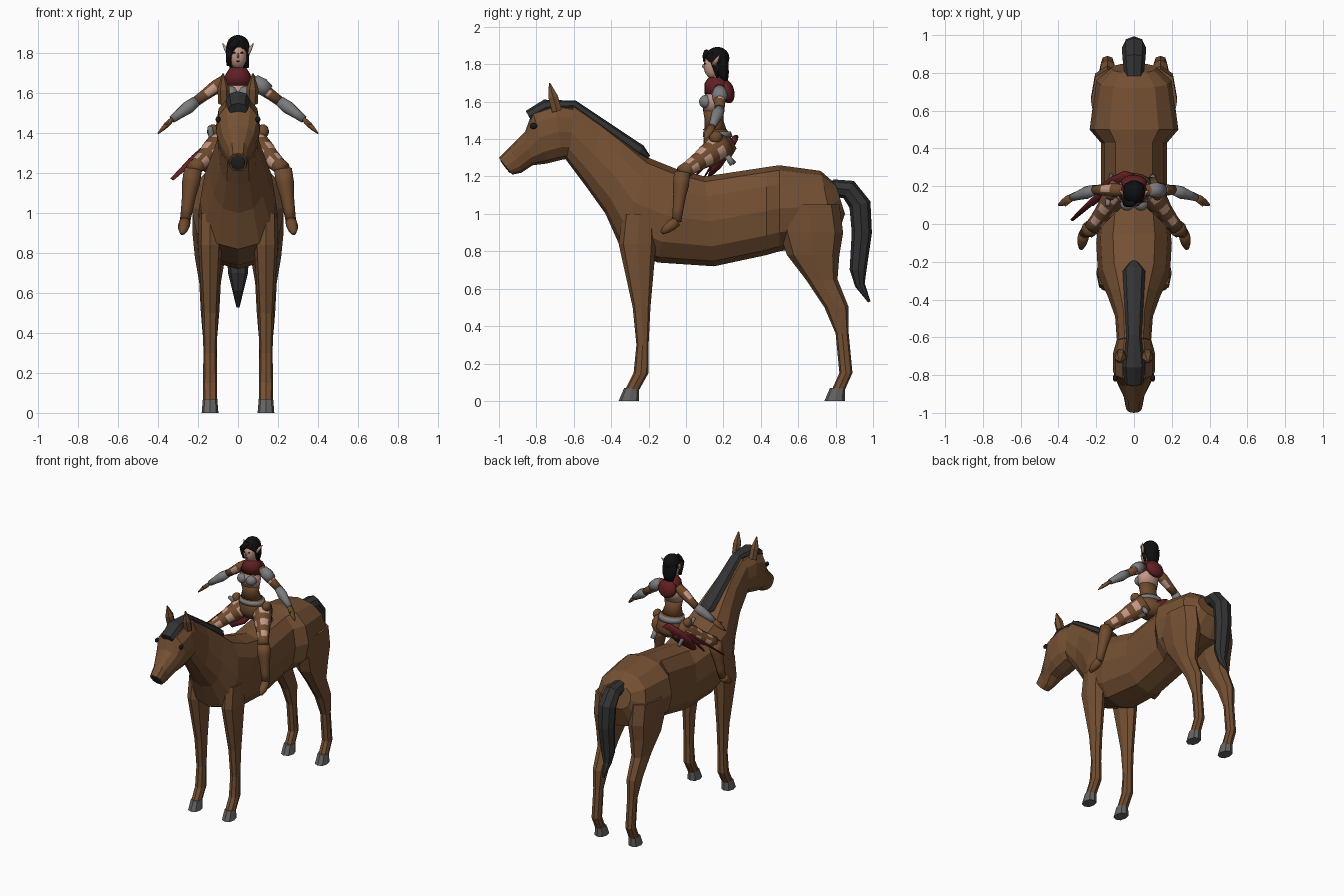
import bpy, bmesh, math
from mathutils import Vector, Matrix, Euler

if "Cube" in bpy.data.objects:
    bpy.data.objects.remove(bpy.data.objects["Cube"])


def material(name, *rgb):
    mat = bpy.data.materials.new(name)
    mat.use_nodes = True
    mat.diffuse_color = (*rgb, 1)
    shader = next(n for n in mat.node_tree.nodes if n.type == 'BSDF_PRINCIPLED')
    shader.inputs["Base Color"].default_value = (*rgb, 1)
    return mat


COAT = material("coat_brown", .175, .08, .033)
MANE = material("mane_grey", .033, .033, .034)
HOOF = material("hoof_grey", .13, .125, .12)
HAIR = material("hair_black", .005, .005, .006)
SKIN = material("skin", .55, .31, .24)
RED = material("cloth_red", .12, .014, .017)
LEATHER = material("leather_brown", .16, .07, .027)
STEEL = material("steel_grey", .2, .2, .21)
EYE = material("eye_dark", .012, .009, .008)

ACROSS = Vector((1, 0, 0))
ALONG = Vector((0, 1, 0))


def finish(name, bm, materials, smooth, pair):
    """Turn the bmesh into an object; a pair is mirrored to the other side."""
    bmesh.ops.recalc_face_normals(bm, faces=bm.faces)
    mesh = bpy.data.meshes.new(name)
    bm.to_mesh(mesh)
    bm.free()
    for mat in materials:
        mesh.materials.append(mat)
    for face in mesh.polygons:
        face.use_smooth = smooth
    ob = bpy.data.objects.new(name, mesh)
    bpy.context.collection.objects.link(ob)
    if pair:
        ob.modifiers.new("mirror", 'MIRROR')


def bridge(name, rings, mat, smooth, pair, window=None):
    """Join rings and cap the ends; a window material fills alternate bands."""
    bm = bmesh.new()
    loops = [[bm.verts.new(p) for p in ring] for ring in rings]
    sides = len(loops[0])
    for i, (low, high) in enumerate(zip(loops, loops[1:])):
        for j in range(sides):
            k = (j + 1) % sides
            face = bm.faces.new((low[j], low[k], high[k], high[j]))
            if window and i % 2 and j % 3:
                face.material_index = 1
    bm.faces.new(loops[0])
    bm.faces.new(loops[-1])
    finish(name, bm, [mat, window] if window else [mat], smooth, pair)


def oval(centre, u, v, sides, power=1):
    def bend(value):
        return math.copysign(abs(value) ** power, value)
    angles = [math.tau * k / sides for k in range(sides)]
    return [centre + u * bend(math.cos(a)) + v * bend(math.sin(a)) for a in angles]


def loft(name, sections, mat, x=0, sides=12, power=.85, smooth=False, pair=False):
    """Each section: y, z of one outline end, y, z of the other, half width."""
    rings = []
    for ya, za, yb, zb, width in sections:
        a, b = Vector((x, ya, za)), Vector((x, yb, zb))
        rings.append(oval((a + b) / 2, (a - b) / 2, ACROSS * width, sides, power))
    bridge(name, rings, mat, smooth, pair)


def stack(name, levels, mat):
    """Smooth upright form; each level: z, front y, back y, half width."""
    loft(name, [(front, z, back, z, width) for z, front, back, width in levels],
         mat, sides=16, power=1, smooth=True)


def horse_limb(name, levels, mat):
    """Faceted leg pair; each level: z, front y, back y."""
    loft(name, [(front, z, back, z, .02 + (back - front) / 5)
                for z, front, back in levels], mat, x=.14, sides=8, pair=True)


def tube(name, points, radii, mat, flat=1, ref=ACROSS, sides=10,
         smooth=True, pair=False, window=None):
    """Tube along points, as wide as its radii along ref, flattened across it."""
    rings = []
    for i, (p, r) in enumerate(zip(points, radii)):
        tangent = (points[min(i + 1, len(points) - 1)] - points[max(i - 1, 0)]).normalized()
        v = tangent.cross(ref).normalized()
        rings.append(oval(p, v.cross(tangent) * r, v * r * flat, sides))
    bridge(name, rings, mat, smooth, pair, window)


def limb(name, start, end, radii, mat, **options):
    """Straight tube with evenly spaced radii."""
    a, b = Vector(start), Vector(end)
    steps = len(radii) - 1
    tube(name, [a.lerp(b, i / steps) for i in range(steps + 1)], radii, mat, **options)


def strand(name, stations, mat, flat):
    """Faceted hair on the centre line; each station: y, z, half width."""
    tube(name, [Vector((0, y, z)) for y, z, _ in stations],
         [width for *_, width in stations], mat, flat=flat, sides=8, smooth=False)


def blob(name, place, size, mat, tilt=0, pair=False):
    bm = bmesh.new()
    matrix = Matrix.LocRotScale(Vector(place), Euler((tilt, 0, 0)), Vector(size))
    bmesh.ops.create_uvsphere(bm, u_segments=16, v_segments=10, radius=1, matrix=matrix)
    finish(name, bm, [mat], True, pair)


# Horse body from rump to neck
loft("horse_body", [
    (.8, 1.16, .85, 1, .12), (.72, 1.23, .8, .85, .2), (.5, 1.26, .5, .8, .235),
    (.43, 1.25, .43, .78, .175), (.1, 1.2, .15, .72, .175), (-.05, 1.24, -.15, .74, .2),
    (-.2, 1.3, -.35, .82, .19), (-.33, 1.4, -.43, 1, .14),
    (-.45, 1.49, -.53, 1.14, .1), (-.6, 1.59, -.65, 1.3, .09)], COAT)

# Horse head, muzzle, eyes and ears
loft("horse_head", [
    (-.58, 1.57, -.6, 1.3, .085), (-.7, 1.59, -.66, 1.29, .11),
    (-.82, 1.55, -.74, 1.27, .11), (-.86, 1.44, -.82, 1.26, .09),
    (-.94, 1.36, -.88, 1.22, .055), (-1, 1.3, -.93, 1.21, .045)], COAT)
blob("muzzle_plate", (0, -.966, 1.253), (.035, .004, .045), MANE, tilt=.66)
blob("horse_eyes", (.1, -.815, 1.47), (.012, .02, .016), EYE, pair=True)
limb("horse_ears", (.07, -.69, 1.55), (.075, -.73, 1.7), (.03, .03, .004), COAT,
     sides=6, smooth=False, pair=True)

# Mane with forelock, and tail
strand("mane", [(-.2, 1.3, .02), (-.25, 1.33, .06), (-.6, 1.58, .04),
                (-.75, 1.57, .06), (-.84, 1.52, .05)], MANE, flat=.7)
strand("tail", [(.78, 1.14, .05), (.87, 1.13, .06), (.93, 1.05, .065), (.94, .9, .06),
                (.92, .7, .05), (.93, .62, .03), (.98, .53, .008)], MANE, flat=.9)

# Horse legs and hooves
horse_limb("front_legs", [(1, -.34, -.16), (.84, -.36, -.16), (.5, -.285, -.19),
                          (.3, -.265, -.2), (.15, -.28, -.2), (.06, -.325, -.25)], COAT)
horse_limb("hind_legs", [(1.05, .48, .82), (.9, .5, .84), (.78, .54, .82), (.65, .64, .81),
                         (.5, .74, .87), (.36, .8, .87), (.15, .82, .89),
                         (.06, .78, .85)], COAT)
for part, heel in (("front", -.25), ("hind", .85)):
    horse_limb(part + "_hooves", [(.07, heel - .08, heel), (0, heel - .11, heel)], HOOF)

# Rider legs: leggings with skin windows, boots and feet
hip, knee, ankle, toe = (.06, .2, 1.37), (.225, -.02, 1.22), (.265, -.05, .96), (.28, -.13, .9)
limb("thighs", hip, knee, (.07, .07, .065, .06, .05, .045, .04, .04), LEATHER,
     sides=12, pair=True, window=SKIN)
limb("boots", knee, ankle, (.045, .045, .035, .03, .026), LEATHER, pair=True)
limb("feet", ankle, toe, (.028, .03, .025, .012), LEATHER, pair=True)

# Rider arms: sleeves, bracers and hands
shoulder, elbow, wrist, fingertip = (.06, .18, 1.67), (.21, .18, 1.56), (.33, .14, 1.47), (.4, .1, 1.4)
limb("upper_arms", shoulder, elbow, (.03, .036, .03, .026), LEATHER,
     ref=ALONG, pair=True, window=SKIN)
limb("bracers", elbow, wrist, (.028, .034, .026, .02), STEEL, ref=ALONG, pair=True)
limb("hands", wrist, fingertip, (.02, .024, .018, .006), LEATHER, ref=ALONG, flat=.6, pair=True)
limb("thumbs", (.34, .125, 1.455), (.365, .095, 1.45), (.01, .005), LEATHER, ref=ALONG, pair=True)
limb("shoulder_plate", (.08, .18, 1.67), (.15, .18, 1.61), (.03, .043, .037), STEEL, ref=ALONG)

# Rider torso, belt and scarf
stack("rider_hips", [(1.3, .12, .24, .07), (1.35, .09, .27, .11), (1.45, .1, .22, .08)], LEATHER)
stack("corset", [(1.44, .1, .22, .08), (1.5, .1, .2, .06), (1.56, .09, .2, .07)], LEATHER)
stack("chest", [(1.55, .09, .2, .07), (1.62, .09, .21, .08), (1.7, .14, .2, .03),
                (1.76, .14, .19, .026)], SKIN)
stack("belt", [(1.41, .09, .25, .1), (1.44, .09, .24, .09)], STEEL)
stack("scarf", [(1.64, .1, .24, .085), (1.7, .1, .23, .06), (1.73, .12, .2, .04)], RED)
blob("hood", (0, .22, 1.655), (.07, .038, .065), RED, tilt=.25)
blob("bust_cups", (.037, .105, 1.6), (.037, .035, .036), STEEL, pair=True)
blob("belt_pouches", (.125, .16, 1.41), (.03, .035, .035), LEATHER, pair=True)

# Rider face and ears
blob("rider_face", (0, .145, 1.79), (.045, .05, .068), SKIN)
blob("nose", (0, .096, 1.79), (.006, .01, .012), SKIN)
blob("lips", (0, .104, 1.763), (.012, .006, .005), RED)
blob("rider_eyes", (.019, .102, 1.803), (.009, .006, .004), EYE, pair=True)
limb("rider_ears", (.045, .15, 1.8), (.078, .18, 1.85), (.014, .01, .002), SKIN, pair=True)

# Rider hair
blob("hair_cap", (0, .168, 1.833), (.058, .064, .06), HAIR)
limb("hair_back", (0, .185, 1.85), (0, .205, 1.7), (.05, .058, .05, .03), HAIR, flat=.65)
limb("hair_fringe", (0, .11, 1.87), (-.04, .11, 1.82), (.014, .022, .02), HAIR)
limb("hair_lock", (-.04, .11, 1.83), (-.046, .14, 1.74), (.02, .018, .012), HAIR)
limb("hair_side", (.035, .13, 1.86), (.047, .17, 1.73), (.014, .013, .008), HAIR)

# Red waist cloth, streamers, blade sheath and flask
limb("waist_cloth", (-.02, .26, 1.4), (-.16, .13, 1.21), (.05, .08, .08, .03), RED, flat=.35)
for number, tip in enumerate([(-.33, .02, 1.17), (-.3, .05, 1.2), (-.22, .1, 1.2)], 1):
    limb(f"streamer_{number}", (-.13, .2, 1.36), tip, (.015, .02, .01), RED, flat=.4)
limb("sheath", (-.14, .1, 1.43), (-.12, .26, 1.27), (.013, .015, .012), STEEL)
limb("flask", (.1, .22, 1.31), (.1, .25, 1.265), (.016, .018), STEEL)
